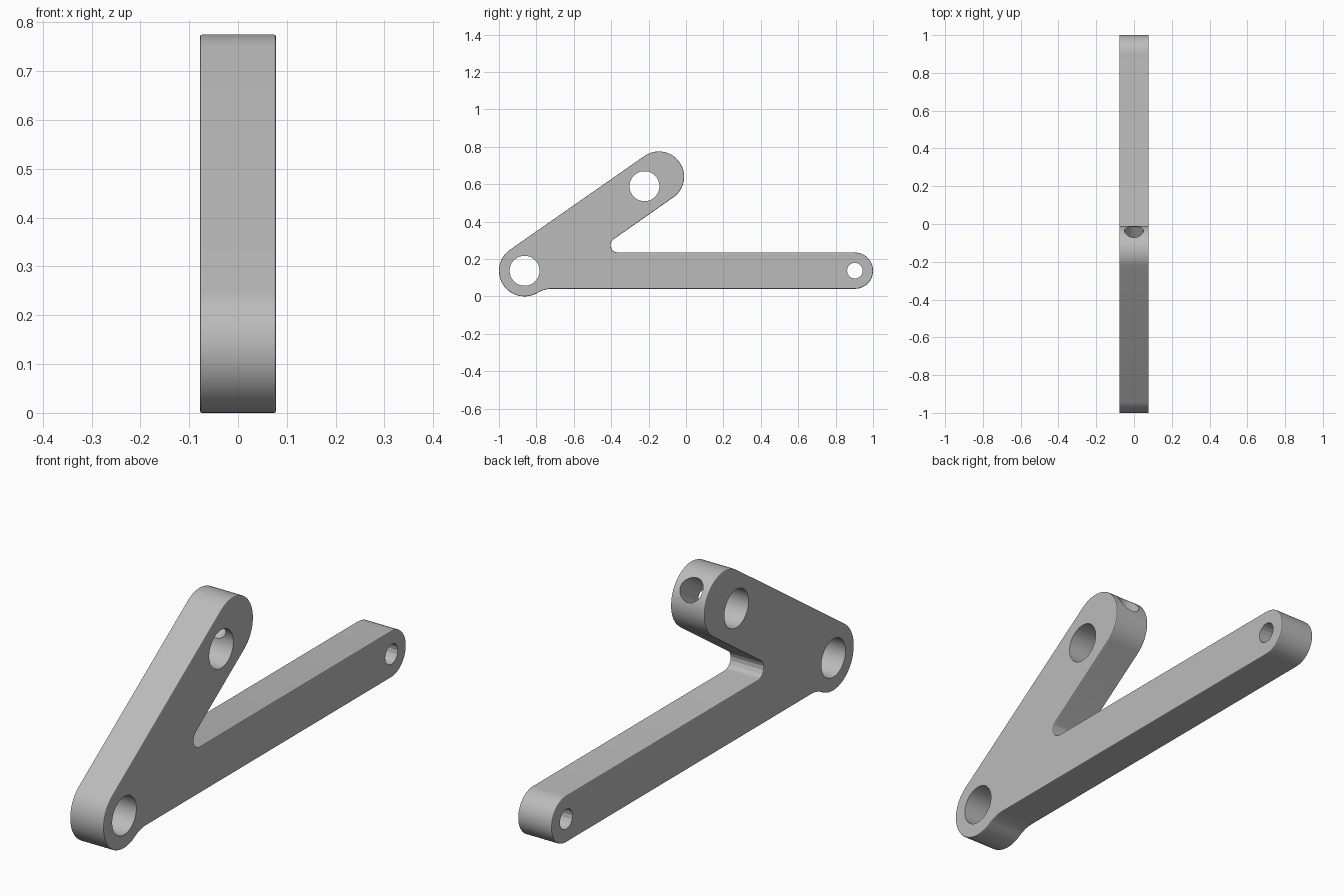
import bpy, bmesh
from math import sin, cos, pi, radians, atan2, hypot
from mathutils import Vector, Matrix

cube = bpy.data.objects.get("Cube")
if cube:
    bpy.data.objects.remove(cube)

HALF = 0.078                          # half thickness along x
PIVOT, PIVOT_R = Vector((-0.863, 0.137)), 0.137
TIP, TIP_R = Vector((-0.145, 0.64)), 0.135
FOOT, FOOT_R = Vector((0.903, 0.1375)), 0.097
BORE = Vector((-0.222, 0.589))
arm = TIP - PIVOT
tilt = atan2(arm.y, arm.x)
along = Vector((cos(tilt), sin(tilt)))
under = Vector((sin(tilt), -cos(tilt)))   # normal of the arm's lower edge

grey = bpy.data.materials.new("plain_grey")
grey.use_nodes = True
colour = (0.5, 0.5, 0.5, 1)
grey.diffuse_color = colour
grey.node_tree.nodes["Principled BSDF"].inputs["Base Color"].default_value = colour


def arc(centre, r, start, end, steps):
    """Points on an arc in the y-z plane, angles in radians."""
    return [centre + r * Vector((cos(a), sin(a)))
            for a in (start + (end - start) * i / steps for i in range(steps + 1))]


def make_object(name, bm):
    bmesh.ops.recalc_face_normals(bm, faces=bm.faces)
    mesh = bpy.data.meshes.new(name)
    bm.to_mesh(mesh)
    bm.free()
    obj = bpy.data.objects.new(name, mesh)
    bpy.context.collection.objects.link(obj)
    mesh.materials.append(grey)
    return obj


def cutter(name, start, end, r, sides):
    """Cylinder between two points, used for drilling."""
    axis = end - start
    turn = axis.to_track_quat('Z', 'Y').to_matrix().to_4x4()
    bm = bmesh.new()
    bmesh.ops.create_cone(bm, cap_ends=True, segments=sides, radius1=r, radius2=r,
                          depth=axis.length,
                          matrix=Matrix.Translation((start + end) / 2) @ turn)
    obj = make_object(name, bm)
    obj.hide_render = True
    return obj


# Inner corner fillet, tangent to the arm's lower edge and the bar's top
fillet_r = 0.039
top = FOOT.y + FOOT_R
edge = TIP + under * TIP_R
fz = top + fillet_r
fy = edge.x + (fillet_r - under.y * (fz - edge.y)) / under.x
fillet = Vector((fy, fz))

# Concave blend from the pivot boss into the bar's underside
blend_r = 0.146
bz = FOOT.y - FOOT_R - blend_r
by = PIVOT.x + ((PIVOT_R + blend_r) ** 2 - (PIVOT.y - bz) ** 2) ** 0.5
blend = Vector((by, bz))
meet = atan2(PIVOT.y - bz, PIVOT.x - by)

# Outline, counter-clockwise
up = tilt + pi / 2
outline = arc(FOOT, FOOT_R, -pi / 2, pi / 2, 24)
outline += arc(fillet, fillet_r, -pi / 2, tilt - 3 * pi / 2, 6)
outline += arc(TIP, TIP_R, tilt - pi / 2, up, 28)
outline += arc(PIVOT, PIVOT_R, up, meet + pi, 28)
outline += arc(blend, blend_r, meet, pi / 2, 6)

bm = bmesh.new()
face = bm.faces.new([bm.verts.new((-HALF, p.x, p.y)) for p in outline])
grown = bmesh.ops.extrude_face_region(bm, geom=[face])
bmesh.ops.translate(bm, vec=(2 * HALF, 0, 0),
                    verts=[g for g in grown["geom"] if isinstance(g, bmesh.types.BMVert)])
lever = make_object("forked_lever", bm)

# Slightly eased rim
bevel = lever.modifiers.new("rim", 'BEVEL')
bevel.width = 0.004
bevel.segments = 2
bevel.limit_method = 'ANGLE'
bevel.angle_limit = radians(60)

# Cross holes, then the screw hole from the arm tip into its bore
cutters = [cutter(name, Vector((-0.2, c.x, c.y)), Vector((0.2, c.x, c.y)), r, n)
           for name, c, r, n in (("pivot_hole", PIVOT, 0.08, 48),
                                 ("arm_hole", BORE, 0.08, 48),
                                 ("bar_hole", FOOT, 0.042, 16))]
far = TIP + along * 0.25
cutters.append(cutter("screw_hole", Vector((0, BORE.x, BORE.y)),
                      Vector((0, far.x, far.y)), 0.05, 32))
for c in cutters:
    cut = lever.modifiers.new(c.name, 'BOOLEAN')
    cut.operation = 'DIFFERENCE'
    cut.solver = 'EXACT'
    cut.object = c

# Bake the modifiers, drop the cutters and smooth the curved walls
bpy.context.view_layer.update()
baked = bpy.data.meshes.new_from_object(
    lever.evaluated_get(bpy.context.evaluated_depsgraph_get()))
lever.modifiers.clear()
lever.data = baked
for c in cutters:
    bpy.data.objects.remove(c)
bpy.ops.object.select_all(action='DESELECT')
lever.select_set(True)
bpy.context.view_layer.objects.active = lever
bpy.ops.object.shade_smooth_by_angle(angle=radians(20))
